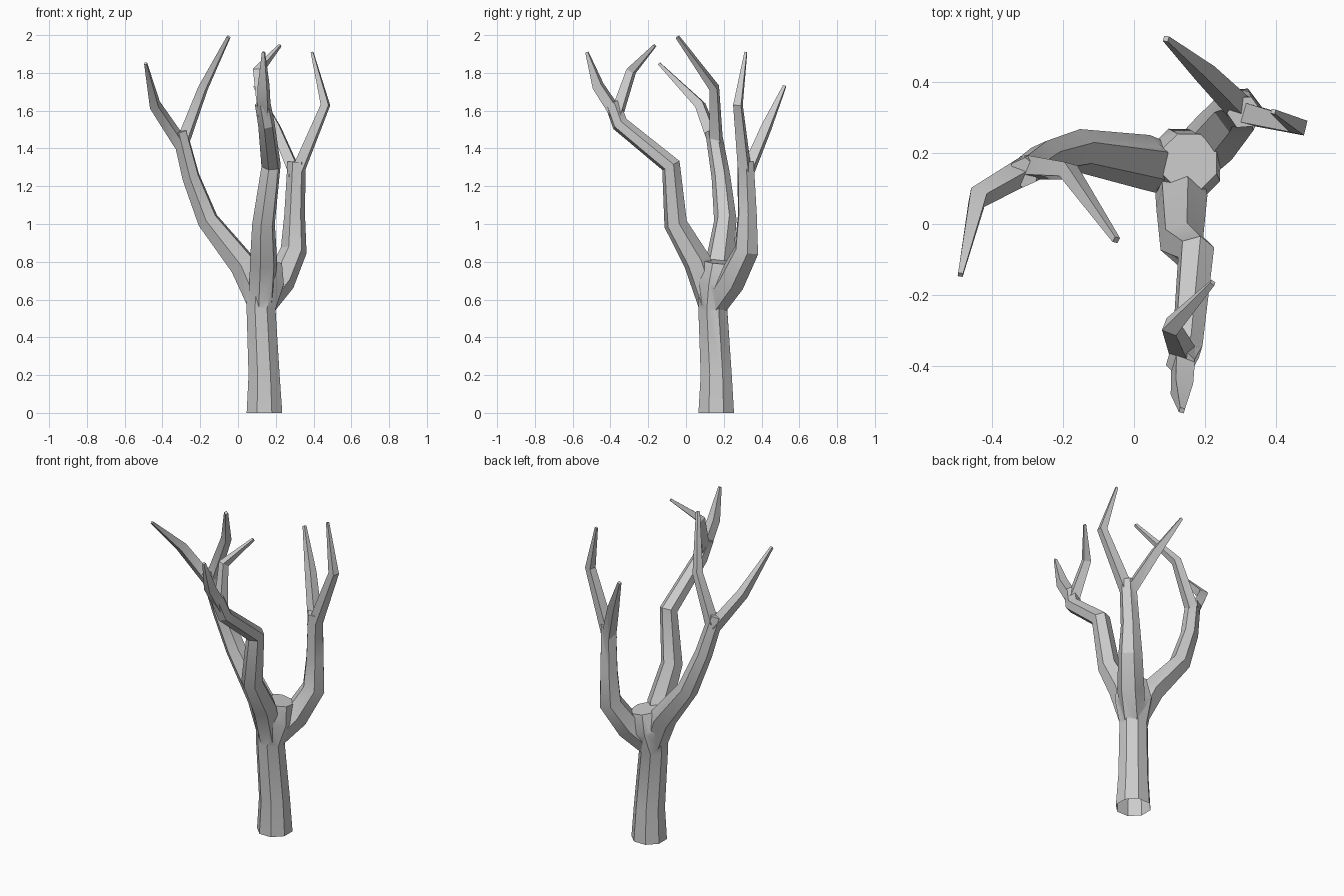
import bpy, bmesh, math
from mathutils import Vector

if "Cube" in bpy.data.objects:
    bpy.data.objects.remove(bpy.data.objects["Cube"])


def tube(name, pts, sides, turn=0.0):
    """Tapered faceted tube through (x, y, z, radius) points."""
    p = [Vector(q[:3]) for q in pts]
    bm = bmesh.new()
    rings, side = [], Vector((1, 0, 0))
    for i, q in enumerate(pts):
        a = (p[i] - p[i - 1]).normalized() if i else Vector()
        b = (p[i + 1] - p[i]).normalized() if i < len(p) - 1 else Vector()
        t = (a + b).normalized()
        side = (side - t * side.dot(t)).normalized()
        other = t.cross(side)
        ring = []
        for k in range(sides):
            w = turn + math.tau * k / sides
            ring.append(bm.verts.new(p[i] + q[3] * (side * math.cos(w) + other * math.sin(w))))
        rings.append(ring)
    for lo, hi in zip(rings, rings[1:]):
        for k in range(sides):
            n = (k + 1) % sides
            bm.faces.new((lo[k], lo[n], hi[n], hi[k]))
    bm.faces.new(rings[0][::-1])
    bm.faces.new(rings[-1])
    mesh = bpy.data.meshes.new(name)
    bm.to_mesh(mesh)
    bm.free()
    ob = bpy.data.objects.new(name, mesh)
    bpy.context.collection.objects.link(ob)
    return ob


# Trunk flaring into the crotch
tree = tube("tree", [(.14, .16, 0, .102), (.138, .16, .2, .089), (.122, .142, .55, .083),
                     (.14, .165, .69, .112), (.155, .175, .80, .085)], 8, math.pi / 8)

# Three main limbs: left, front, back right
limbs = [
    [(.12, .145, .57, .07), (.03, .175, .78, .077), (-.16, .208, 1.02, .06),
     (-.25, .185, 1.25, .05), (-.31, .145, 1.49, .043)],
    [(.125, .135, .57, .07), (.135, .06, .80, .075), (.135, -.055, 1.0, .063),
     (.175, -.08, 1.31, .053), (.15, -.35, 1.53, .045), (.13, -.39, 1.64, .042)],
    [(.13, .15, .57, .07), (.225, .24, .70, .078), (.295, .32, .86, .07),
     (.30, .325, 1.05, .055), (.31, .315, 1.33, .048)],
]
# Two twigs at the end of each limb
twigs = [
    [(-.30, .155, 1.42, .04), (-.44, .075, 1.63, .034), (-.489, -.143, 1.85, .01)],
    [(-.29, .16, 1.44, .04), (-.185, .15, 1.72, .03), (-.05, -.045, 1.99, .012)],
    [(.14, -.36, 1.57, .04), (.135, -.465, 1.73, .036), (.135, -.525, 1.91, .01)],
    [(.14, -.37, 1.57, .04), (.105, -.29, 1.81, .03), (.222, -.165, 1.945, .01)],
    [(.30, .315, 1.24, .042), (.463, .275, 1.63, .03), (.392, .317, 1.91, .009)],
    [(.31, .315, 1.25, .042), (.20, .425, 1.51, .033), (.09, .522, 1.73, .011)],
]
parts = [tube("limb", q, 6, .3) for q in limbs] + [tube("twig", q, 4, .5) for q in twigs]

# Fuse all parts into one skin
bpy.context.view_layer.objects.active = tree
for ob in parts:
    mod = tree.modifiers.new("fuse", 'BOOLEAN')
    mod.operation = 'UNION'
    mod.solver = 'EXACT'
    mod.object = ob
    bpy.ops.object.modifier_apply(modifier=mod.name)
    bpy.data.objects.remove(ob)

# Open the hollow base
bm = bmesh.new()
bm.from_mesh(tree.data)
base = [f for f in bm.faces if f.normal.z < -.9 and f.calc_center_median().z < .03]
bmesh.ops.delete(bm, geom=base, context='FACES')
for v in bm.verts:
    if v.co.z < .03:
        v.co.z = 0
bm.to_mesh(tree.data)
bm.free()

tree.select_set(True)
bpy.ops.object.shade_smooth_by_angle(angle=math.radians(30))
